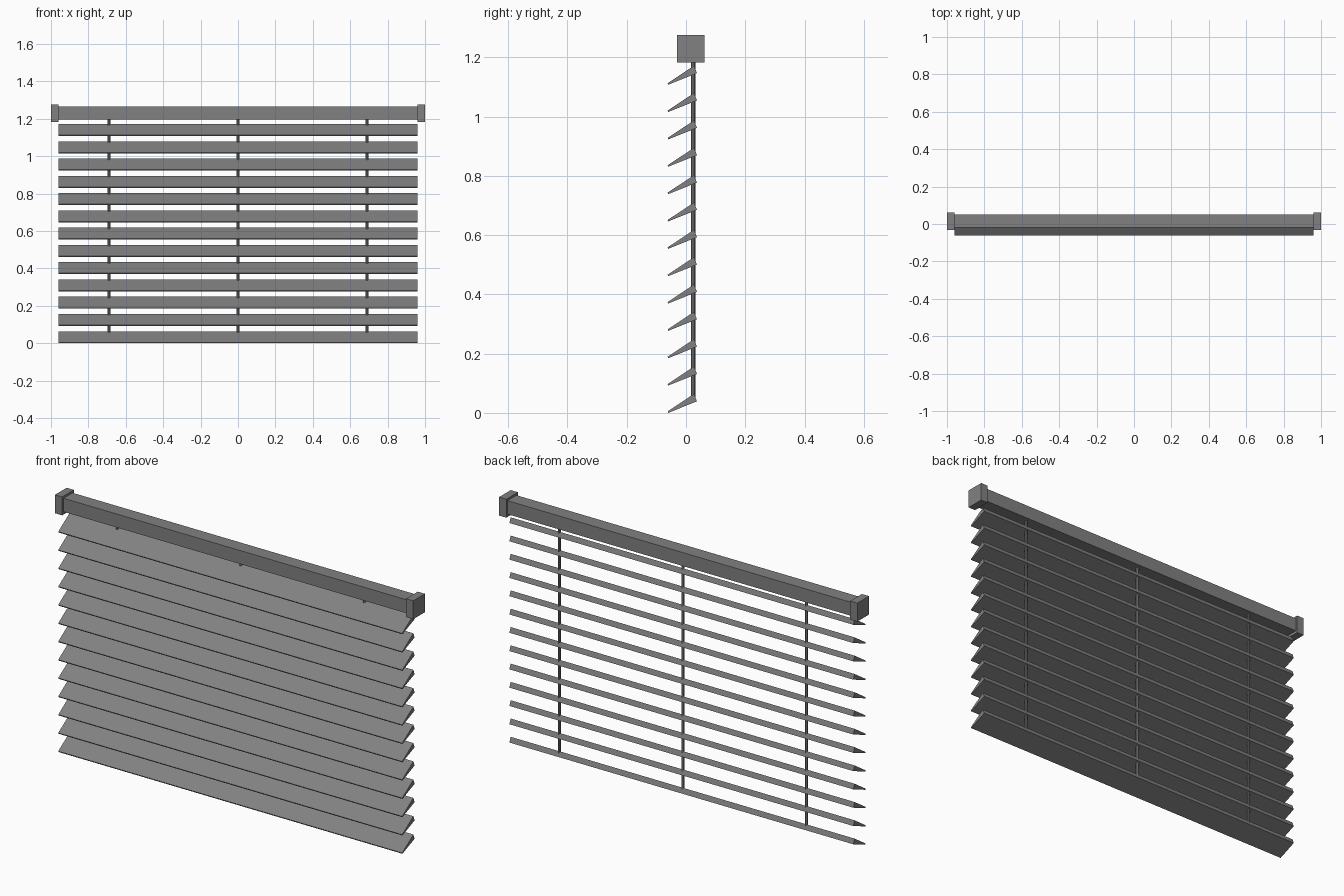
import bpy
import bmesh
from mathutils import Matrix, Vector

if "Cube" in bpy.data.objects:
    bpy.data.objects.remove(bpy.data.objects["Cube"], do_unlink=True)

grey = bpy.data.materials.new("mid_grey")
grey.use_nodes = True
colour = (0.22, 0.22, 0.22, 1)
grey.diffuse_color = colour
grey.node_tree.nodes["Principled BSDF"].inputs["Base Color"].default_value = colour


def finish(name, bm):
    bmesh.ops.recalc_face_normals(bm, faces=bm.faces)
    mesh = bpy.data.meshes.new(name)
    bm.to_mesh(mesh)
    bm.free()
    mesh.materials.append(grey)
    obj = bpy.data.objects.new(name, mesh)
    bpy.context.collection.objects.link(obj)
    return obj


def box(name, low, high):
    low, high = Vector(low), Vector(high)
    bm = bmesh.new()
    matrix = Matrix.Translation((low + high) / 2) @ Matrix.Diagonal((*(high - low), 1))
    bmesh.ops.create_cube(bm, size=1, matrix=matrix)
    return finish(name, bm)


def extrude_along_x(name, profile, half_width):
    bm = bmesh.new()
    face = bm.faces.new([bm.verts.new((-half_width, y, z)) for y, z in profile])
    moved = bmesh.ops.extrude_face_region(bm, geom=[face])["geom"]
    verts = [g for g in moved if isinstance(g, bmesh.types.BMVert)]
    bmesh.ops.translate(bm, verts=verts, vec=(2 * half_width, 0, 0))
    # the starting face stays as the left end of the solid
    if not face.is_valid or len(bm.faces) < len(profile) + 2:
        bmesh.ops.holes_fill(bm, edges=bm.edges)
    return finish(name, bm)


# Head rail and its end caps
box("head_rail", (-0.965, -0.02, 1.197), (0.965, 0.052, 1.265))
for side, x in (("right", -0.98), ("left", 0.98)):
    box(side + "_end_cap", (x - 0.02, -0.031, 1.183), (x + 0.02, 0.062, 1.276))

# Tilted wedge slats, thin at the front and thick at the back
wedge = [(-0.062, 0.005), (-0.060, 0.0), (0.037, 0.039), (0.027, 0.064)]
slat = extrude_along_x("slat_1", wedge, 0.96)
for i in range(1, 13):
    copy = bpy.data.objects.new(f"slat_{i + 1}", slat.data)
    copy.location.z = i * 0.0923
    bpy.context.collection.objects.link(copy)

# Vertical ladder cords
for name, x in (("right", -0.69), ("middle", 0), ("left", 0.69)):
    bm = bmesh.new()
    bmesh.ops.create_cone(bm, cap_ends=True, segments=8, radius1=0.0075, radius2=0.0075,
                          depth=1.16, matrix=Matrix.Translation((x, 0.024, 0.62)))
    finish(name + "_cord", bm)
